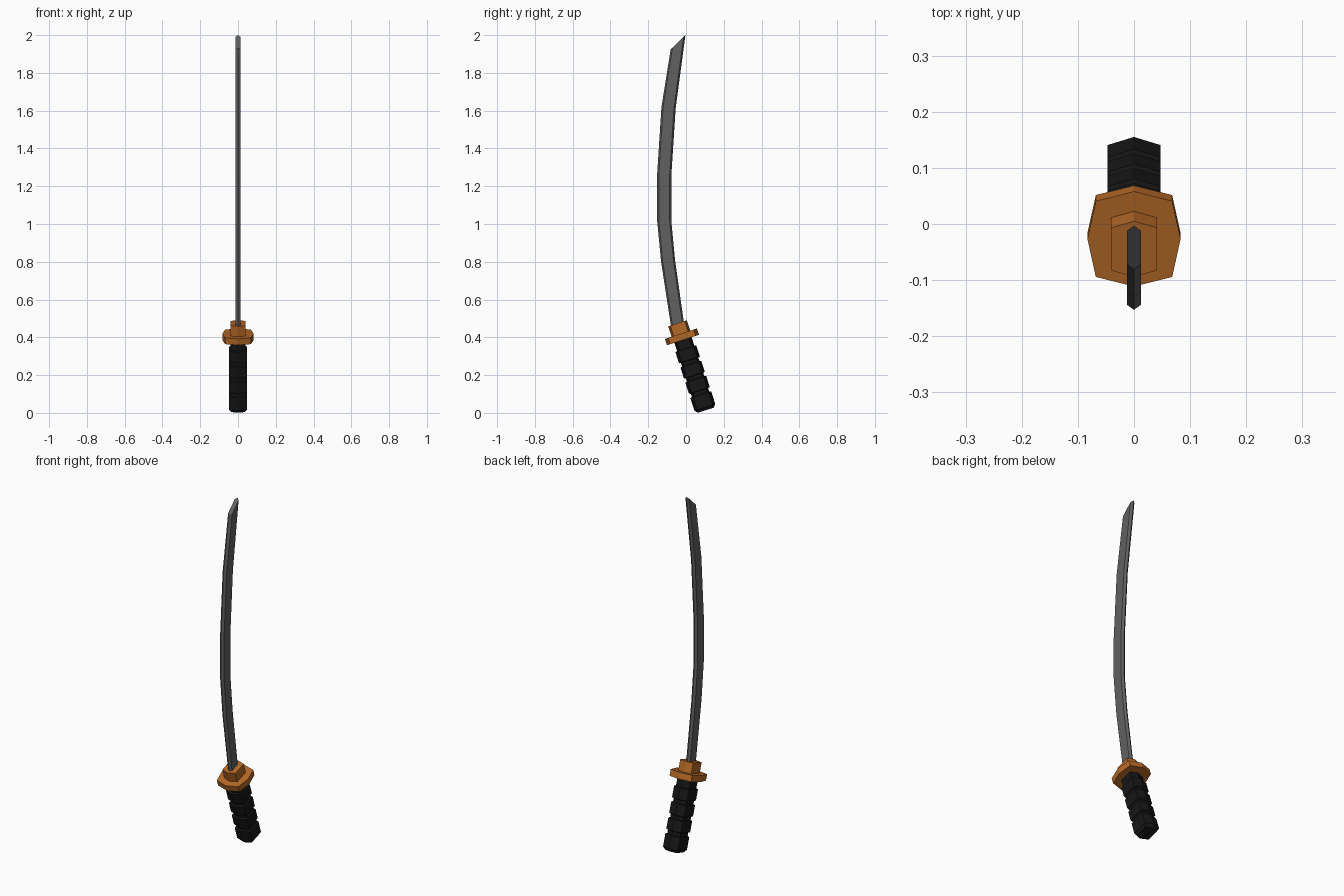
import bpy, bmesh
from math import radians
from mathutils import Matrix, Vector

if "Cube" in bpy.data.objects:
    bpy.data.objects.remove(bpy.data.objects["Cube"])


def material(name, rgb):
    m = bpy.data.materials.new(name)
    m.diffuse_color = (*rgb, 1)
    m.use_nodes = True
    m.node_tree.nodes["Principled BSDF"].inputs["Base Color"].default_value = m.diffuse_color
    return m


def loft(name, rings, mat, matrix=Matrix()):
    """Skin a list of equal-sized point rings and cap both ends."""
    bm = bmesh.new()
    loops = [[bm.verts.new(p) for p in ring] for ring in rings]
    n = len(loops[0])
    for a, b in zip(loops, loops[1:]):
        for i in range(n):
            j = (i + 1) % n
            bm.faces.new((a[i], a[j], b[j], b[i]))
    bm.faces.new(loops[0][::-1])
    bm.faces.new(loops[-1])
    bmesh.ops.transform(bm, matrix=matrix, verts=bm.verts)
    bmesh.ops.recalc_face_normals(bm, faces=bm.faces)
    mesh = bpy.data.meshes.new(name)
    bm.to_mesh(mesh)
    bm.free()
    mesh.materials.append(mat)
    obj = bpy.data.objects.new(name, mesh)
    bpy.context.collection.objects.link(obj)
    return obj


def hexagon(w, h, corner, z, s=1.0):
    pts = [(0, h), (-w, corner), (-w, -corner), (0, -h), (w, -corner), (w, corner)]
    return [(x * s, y * s, z) for x, y in pts]


steel = material("steel", (0.12, 0.12, 0.12))
bronze = material("bronze", (0.46, 0.14, 0.02))
black = material("black_wrap", (0.008, 0.008, 0.008))

# Hilt frame: origin under the guard, leaning back 18 degrees
hilt = Matrix.Translation((0, -0.016, 0.386)) @ Matrix.Rotation(radians(18), 4, 'X')

# Grip: hexagonal, with raised wrap bands and a slightly domed end
thick = (0.047, 0.058, 0.043)
thin = (0.041, 0.048, 0.035)
rings = [hexagon(*thin, 0.01)]
for k in range(4):
    top = -0.05 - 0.085 * k
    bottom = top - (0.07 if k == 3 else 0.06)
    rings += [hexagon(*thin, top + 0.004), hexagon(*thick, top), hexagon(*thick, bottom)]
    if k < 3:
        rings.append(hexagon(*thin, bottom - 0.004))
rings.append(hexagon(*thick, -0.391, 0.75))
loft("grip", rings, black, hilt)

# Guard: eight-sided plate
outline = [(0, 0.089), (-0.068, 0.071), (-0.083, 0), (-0.068, -0.071),
           (0, -0.089), (0.068, -0.071), (0.083, 0), (0.068, 0.071)]
loft("guard", [[(x, y, z) for x, y in outline] for z in (0, 0.035)], bronze, hilt)

# Blade collar
loft("blade_collar", [hexagon(0.041, 0.052, 0.04, z) for z in (0.03, 0.093)], bronze, hilt)

# Blade: stations of (spine y, z) and (edge y, z), chamfered on both edges
stations = [((-0.066, 0.41), (0.002, 0.43)),
            ((-0.08, 0.463), (-0.012, 0.484)),
            ((-0.132, 0.80), (-0.058, 0.81)),
            ((-0.153, 1.02), (-0.078, 1.02)),
            ((-0.153, 1.26), (-0.078, 1.25)),
            ((-0.13, 1.62), (-0.055, 1.61)),
            ((-0.081, 1.925), (-0.003, 2.0))]
half = 0.0125
rings = []
for spine, edge in stations:
    a, b = Vector((0, *spine)), Vector((0, *edge))
    side = Vector((half, 0, 0))
    p, q = a.lerp(b, 0.12), a.lerp(b, 0.88)
    rings.append([a, p + side, q + side, b, q - side, p - side])
loft("blade", rings, steel)
